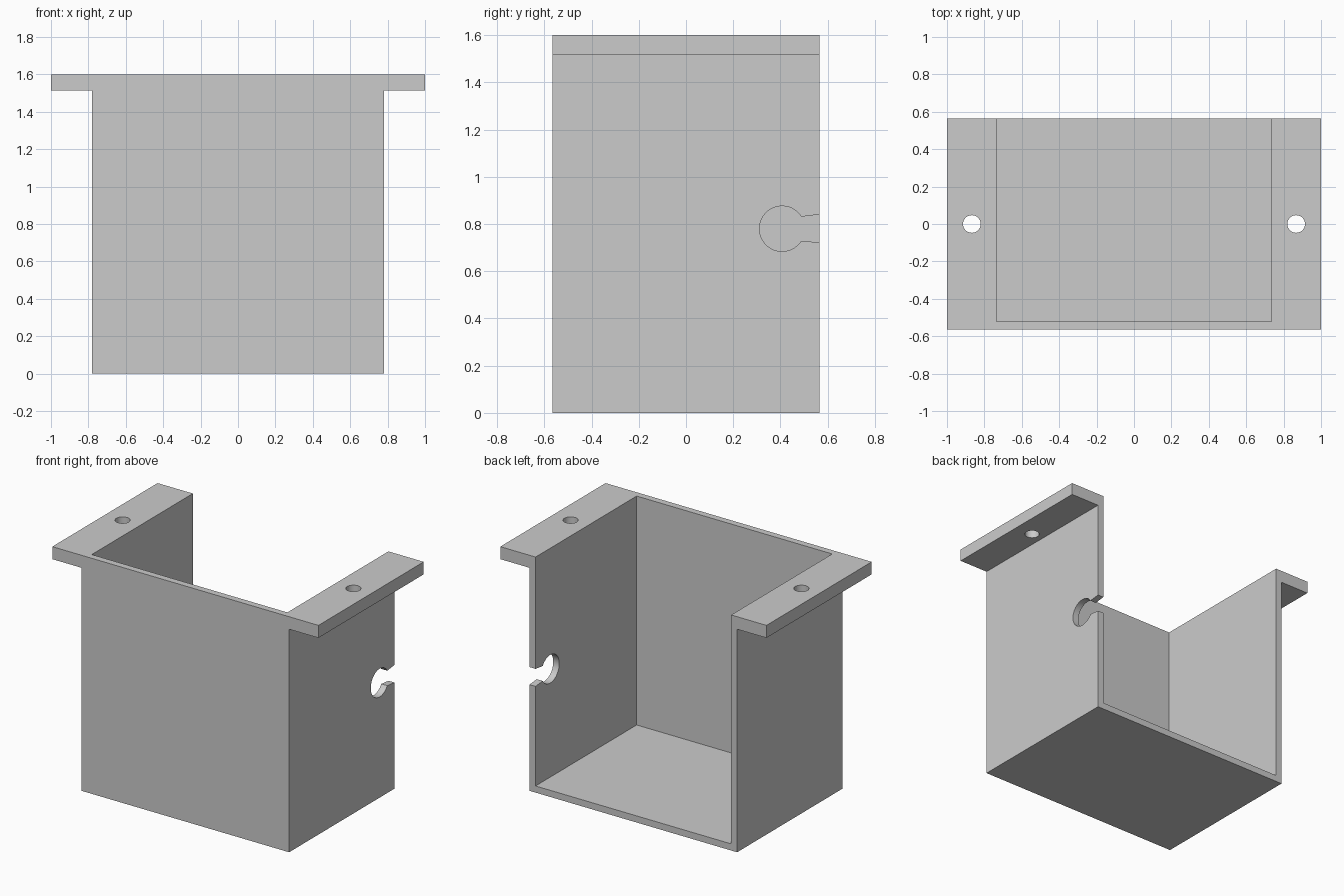
import bpy
import bmesh
from math import cos, sin, radians
from mathutils import Vector

default_cube = bpy.data.objects.get("Cube")
if default_cube:
    bpy.data.objects.remove(default_cube, do_unlink=True)

# Main dimensions
DEPTH = 0.565       # half depth
OUTER = 0.78        # half width of the box
WALL = 0.045
HEIGHT = 1.6
FLANGE_Z = 1.515

grey = bpy.data.materials.new("light grey")
grey.use_nodes = True
colour = (0.6, 0.6, 0.6, 1)
grey.diffuse_color = colour
grey.node_tree.nodes["Principled BSDF"].inputs["Base Color"].default_value = colour


def prism(name, points, offset):
    """Extrude a planar outline by the offset vector."""
    bm = bmesh.new()
    face = bm.faces.new([bm.verts.new(p) for p in points])
    ext = bmesh.ops.extrude_face_region(bm, geom=[face])
    verts = [v for v in ext["geom"] if isinstance(v, bmesh.types.BMVert)]
    bmesh.ops.translate(bm, vec=Vector(offset), verts=verts)
    bmesh.ops.recalc_face_normals(bm, faces=bm.faces)
    mesh = bpy.data.meshes.new(name)
    bm.to_mesh(mesh)
    bm.free()
    mesh.materials.append(grey)
    obj = bpy.data.objects.new(name, mesh)
    bpy.context.collection.objects.link(obj)
    return obj


def cut(target, cutter):
    """Subtract the cutter, then discard it."""
    cutter.hide_render = True
    mod = target.modifiers.new(cutter.name, "BOOLEAN")
    mod.operation = "DIFFERENCE"
    mod.solver = "EXACT"
    mod.object = cutter
    bpy.context.view_layer.objects.active = target
    bpy.ops.object.modifier_apply(modifier=mod.name)
    bpy.data.objects.remove(cutter, do_unlink=True)


# Box with side flanges: T-shaped front outline extruded front to back
half = [(OUTER, 0), (OUTER, FLANGE_Z), (1, FLANGE_Z), (1, HEIGHT)]
outline = half + [(-x, z) for x, z in reversed(half)]
bracket = prism("bracket_box", [(x, -DEPTH, z) for x, z in outline],
                (0, 2 * DEPTH, 0))

# Cavity open at the top and back
inner = OUTER - WALL
front, back = WALL - DEPTH, DEPTH + 0.2
cavity = [(-inner, front, WALL), (inner, front, WALL),
          (inner, back, WALL), (-inner, back, WALL)]
cut(bracket, prism("cavity_cutter", cavity, (0, 0, 2)))

# Screw holes through the flanges
for side in (-1, 1):
    ring = [(side * 0.867 + 0.047 * cos(radians(a)),
             0.047 * sin(radians(a)), 1.4) for a in range(0, 360, 10)]
    cut(bracket, prism("screw_hole_cutter", ring, (0, 0, 0.4)))

# Cable notch in the left wall: round hole with a flared slot to the back edge
keyhole = [(0.6, 0.845)]
keyhole += [(0.407 + 0.096 * cos(radians(a)), 0.78 + 0.096 * sin(radians(a)))
            for a in range(32, 329, 8)]
keyhole += [(0.6, 0.718)]
cut(bracket, prism("cable_notch_cutter", [(0.6, y, z) for y, z in keyhole],
                   (0.4, 0, 0)))

# Smooth only the round bores
bpy.ops.object.select_all(action="DESELECT")
bracket.select_set(True)
bpy.context.view_layer.objects.active = bracket
bpy.ops.object.shade_smooth_by_angle(angle=radians(20))
